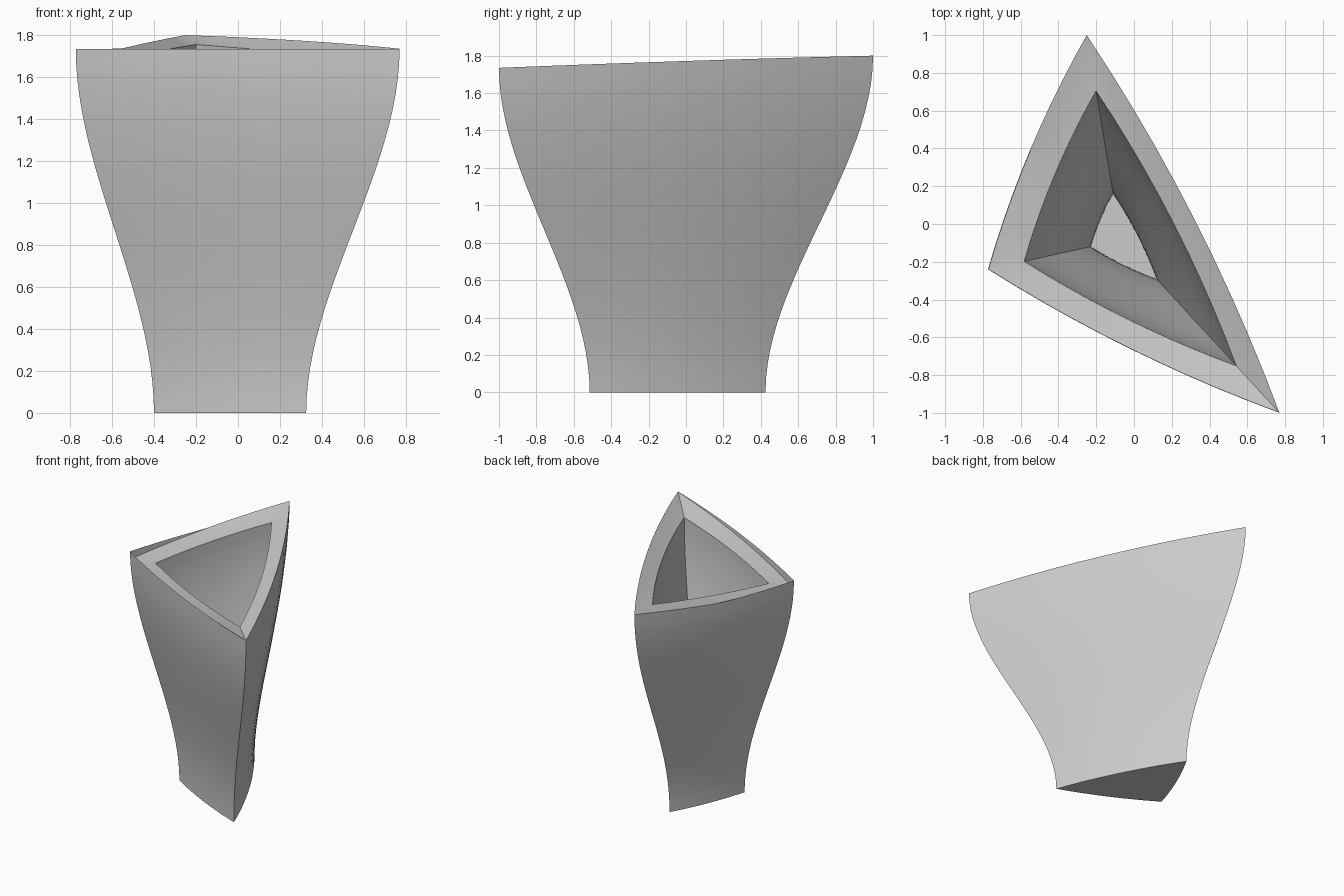
import bpy, bmesh, math
from mathutils import Vector

cube = bpy.data.objects.get("Cube")
if cube:
    bpy.data.objects.remove(cube, do_unlink=True)

# Plan of the vase: three corners joined by gently bowed sides
BACK, LEFT, FRONT = Vector((-0.25, 1.0)), Vector((-0.773, -0.24)), Vector((0.77, -1.0))
CENTRE = Vector((-0.07, -0.085))
SIDE_STEPS, RINGS = 10, 24
BODY_TOP, FLOOR_Z = 1.735, 0.12
BASE_SCALE, FLOOR_SCALE, MOUTH_SCALE = 0.47, 0.226, 0.727

# Corner order, bow of the side, rim height outside and inside
CORNERS = [(BACK, 0.04, 1.80, 1.755),
           (LEFT, 0.045, 1.675, 1.678),
           (FRONT, 0.065, 1.735, 1.687)]

plan = []
for i, (p, bow, out_p, in_p) in enumerate(CORNERS):
    q, _, out_q, in_q = CORNERS[(i + 1) % 3]
    d = (q - p).normalized()
    outward = Vector((d.y, -d.x))
    for k in range(SIDE_STEPS):
        f = k / SIDE_STEPS
        arc = 4 * f * (1 - f)
        point = p.lerp(q, f) + outward * bow * arc
        lift = 0.005 * arc if i == 2 else 0
        plan.append((point, out_p + (out_q - out_p) * f + lift, in_p + (in_q - in_p) * f))


def ease(t):
    return t * t * (3 - 2 * t)


bm = bmesh.new()


def ring(scale, height):
    """One loop of the plan, scaled about its centre."""
    loop = []
    for point, outer_z, inner_z in plan:
        xy = CENTRE + (point - CENTRE) * scale
        loop.append(bm.verts.new((xy.x, xy.y, height(outer_z, inner_z))))
    return loop


loops = []
# Outer wall, flaring from foot to mouth
for r in range(RINGS + 1):
    t = r / RINGS
    s = BASE_SCALE + (1 - BASE_SCALE) * ease(t)
    loops.append(ring(s, lambda o, i, t=t: t * max(o, BODY_TOP)))
# Slanted rim, set just inside the lip
loops.append(ring(0.996, lambda o, i: o - 0.001))
# Inner wall, from mouth down to floor
for r in range(RINGS, -1, -1):
    t = r / RINGS
    s = FLOOR_SCALE + (MOUTH_SCALE - FLOOR_SCALE) * ease(t)
    loops.append(ring(s, lambda o, i, t=t: FLOOR_Z + t * (i - FLOOR_Z)))

count = len(plan)
for low, high in zip(loops, loops[1:]):
    for k in range(count):
        n = (k + 1) % count
        bm.faces.new((low[k], low[n], high[n], high[k]))
# Underside and inner floor
bm.faces.new(reversed(loops[0]))
bm.faces.new(loops[-1])
mesh = bpy.data.meshes.new("triangular_vase")
bm.to_mesh(mesh)
bm.free()

# Plain grey material
grey = bpy.data.materials.new("plain grey")
grey.use_nodes = True
colour = (0.6, 0.6, 0.6, 1)
grey.diffuse_color = colour
grey.node_tree.nodes["Principled BSDF"].inputs["Base Color"].default_value = colour
mesh.materials.append(grey)

vase = bpy.data.objects.new("triangular_vase", mesh)
bpy.context.collection.objects.link(vase)
bpy.ops.object.select_all(action='DESELECT')
vase.select_set(True)
bpy.context.view_layer.objects.active = vase
bpy.ops.object.shade_smooth_by_angle(angle=math.radians(30))
